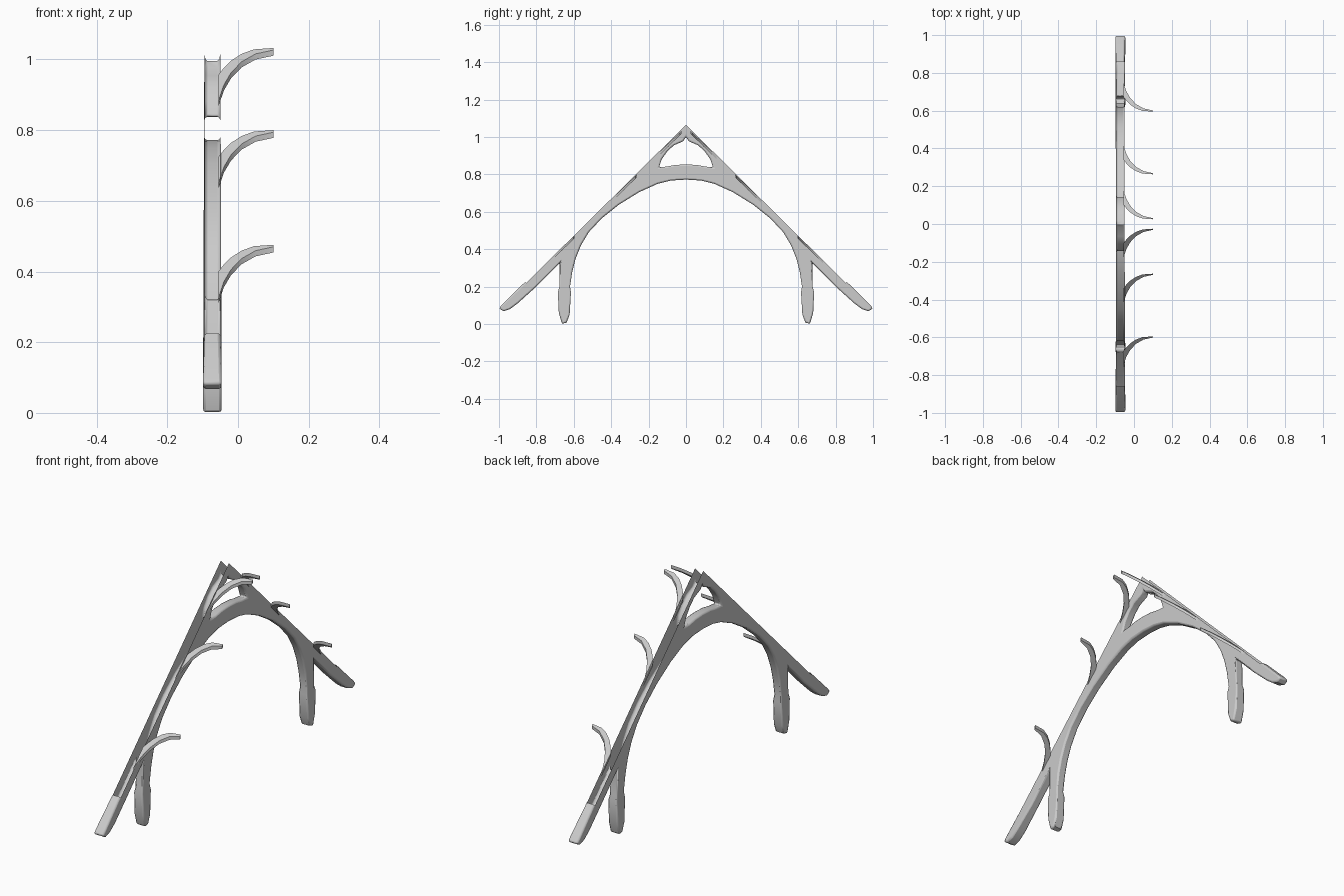
import bpy
import bmesh

if "Cube" in bpy.data.objects:
    bpy.data.objects.remove(bpy.data.objects["Cube"], do_unlink=True)

grey = bpy.data.materials.new("plain_grey")
grey.use_nodes = True
colour = (0.6, 0.6, 0.6, 1)
grey.diffuse_color = colour
grey.node_tree.nodes["Principled BSDF"].inputs["Base Color"].default_value = colour

APEX = 1.065
SLOPE = -0.977
X_OUT, X_IN = -0.095, -0.05


def make_object(name, bm):
    mesh = bpy.data.meshes.new(name)
    bm.to_mesh(mesh)
    bm.free()
    mesh.materials.append(grey)
    obj = bpy.data.objects.new(name, mesh)
    bpy.context.collection.objects.link(obj)
    mirror = obj.modifiers.new("both_sides", 'MIRROR')
    mirror.use_axis = (False, True, False)
    return obj


def smooth(obj, angle):
    bpy.ops.object.select_all(action='DESELECT')
    obj.select_set(True)
    bpy.context.view_layer.objects.active = obj
    bpy.ops.object.shade_smooth_by_angle(angle=angle)


# Half profile of the gable frame as (y, z), clockwise from the apex
rafter = [(0, APEX), (0.86, 0.225), (0.985, 0.102), (1.0, 0.083), (0.975, 0.068),
          (0.94, 0.08), (0.9, 0.11), (0.8, 0.2), (0.675, 0.325)]
post = [(0.677, 0.2), (0.685, 0.17), (0.68, 0.06), (0.663, 0), (0.638, 0.008),
        (0.622, 0.05), (0.615, 0.17), (0.62, 0.2)]
arch = [(0.608, 0.28), (0.59, 0.35), (0.562, 0.42), (0.52, 0.49), (0.45, 0.565),
        (0.36, 0.637), (0.25, 0.705), (0.15, 0.75), (0.08, 0.767), (0, 0.772)]
opening = [(0, 0.853), (0.06, 0.85), (0.1, 0.842), (0.145, 0.837), (0.13, 0.88),
           (0.1, 0.923), (0.065, 0.955), (0.015, 0.977), (0, 1.0)]
outline = rafter + post + arch + opening

# Hollow frame: two side plates and edge walls, open along the roof slope
bm = bmesh.new()
middle = (X_OUT + X_IN) / 2


def plate(x):
    verts = []
    for y, z in outline:
        flare = 1.17 if z < 0.19 else 1.0
        verts.append(bm.verts.new((middle + (x - middle) * flare, y, z)))
    return verts


outer, inner = plate(X_OUT), plate(X_IN)
bm.faces.new(outer)
bm.faces.new(inner[::-1])
for i in range(1, len(outline) - 1):
    j = i + 1
    if outline[i][0] == 0 and outline[j][0] == 0:
        continue
    bm.faces.new((outer[j], outer[i], inner[i], inner[j]))
frame = make_object("gable_frame", bm)
bevel = frame.modifiers.new("soft_edges", 'BEVEL')
bevel.width = 0.008
bevel.segments = 2
bevel.limit_method = 'ANGLE'
bevel.angle_limit = 0.9
smooth(frame, 0.7)

# Curved hooks lying in the plane of the roof slope
lower_edge = [(-0.055, 0.15), (-0.04, 0.105), (-0.02, 0.07), (0.01, 0.038),
              (0.05, 0.015), (0.1, 0.004)]
upper_edge = [(-0.055, 0.075), (-0.04, 0.055), (-0.02, 0.035), (0.01, 0.015),
              (0.045, 0.002), (0.1, -0.002)]


def hook(name, tip):
    bm = bmesh.new()

    def row(points, drop):
        return [bm.verts.new((x, tip + u, APEX + SLOPE * (tip + u) - drop))
                for x, u in points]

    top_low, top_up = row(lower_edge, 0.008), row(upper_edge, 0.008)
    under_low, under_up = row(lower_edge, 0.024), row(upper_edge, 0.024)
    loop = (top_low, top_up, under_up, under_low)
    for k in range(4):
        a, b = loop[k], loop[(k + 1) % 4]
        for i in range(len(a) - 1):
            bm.faces.new((a[i], a[i + 1], b[i + 1], b[i]))
    for end in (0, -1):
        bm.faces.new([r[end] for r in loop])
    bmesh.ops.recalc_face_normals(bm, faces=bm.faces)
    smooth(make_object(name, bm), 0.7)


for name, tip in (("lower_hooks", 0.597), ("middle_hooks", 0.265), ("upper_hooks", 0.027)):
    hook(name, tip)
